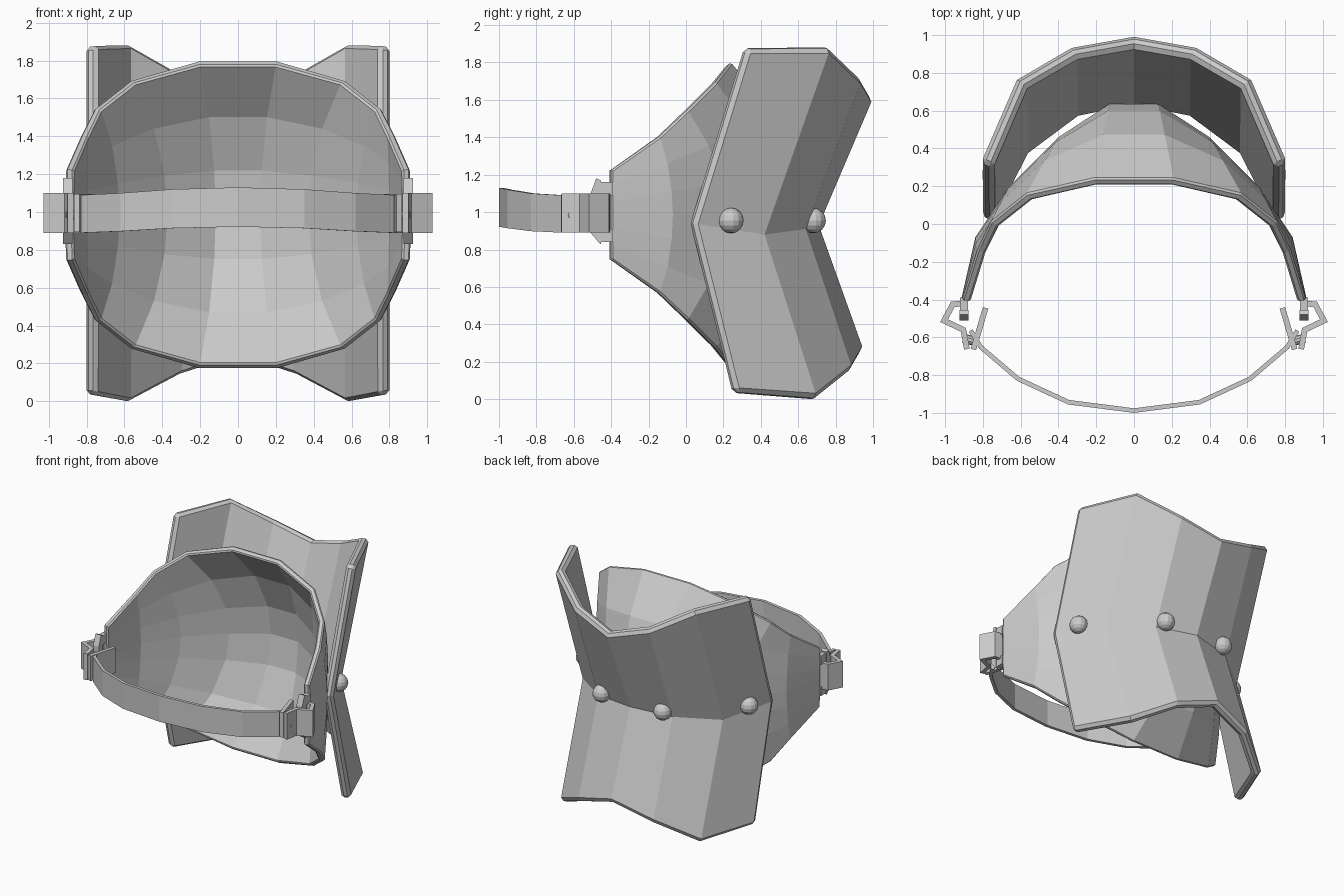
import bpy, bmesh
from mathutils import Vector

if "Cube" in bpy.data.objects:
    bpy.data.objects.remove(bpy.data.objects["Cube"])


def sheet(name, rows, thick, bevel=0.0, mirror=False):
    """Grid of points (rows top to bottom) given thickness behind its face."""
    me = bpy.data.meshes.new(name)
    n = len(rows[0])
    verts = [p for r in rows for p in r]
    faces = [(i * n + j, (i + 1) * n + j, (i + 1) * n + j + 1, i * n + j + 1)
             for i in range(len(rows) - 1) for j in range(n - 1)]
    me.from_pydata(verts, [], faces)
    ob = bpy.data.objects.new(name, me)
    bpy.context.collection.objects.link(ob)
    s = ob.modifiers.new("thickness", 'SOLIDIFY')
    s.thickness, s.offset, s.use_even_offset = thick, -1, True
    if bevel:
        b = ob.modifiers.new("chamfer", 'BEVEL')
        b.width, b.segments, b.limit_method, b.angle_limit = bevel, 1, 'ANGLE', 1.1
    if mirror:
        ob.modifiers.new("mirror", 'MIRROR').use_mirror_merge = False
    return ob


def both(half):
    """Complete a row, running from +x to -x."""
    return half + [(-x, y, z) for x, y, z in reversed(half) if x > 0]


def solid(name, outline, x0, x1):
    """Extrude a (y, z) outline from x0 to x1, mirrored to the other side."""
    n = len(outline)
    verts = [(x0, y, z) for y, z in outline] + [(x1, y, z) for y, z in outline]
    faces = [tuple(range(n))[::-1], tuple(range(n, 2 * n))]
    faces += [(i, (i + 1) % n, n + (i + 1) % n, n + i) for i in range(n)]
    me = bpy.data.meshes.new(name)
    me.from_pydata(verts, [], faces)
    bm = bmesh.new()
    bm.from_mesh(me)
    bmesh.ops.recalc_face_normals(bm, faces=bm.faces)
    bm.to_mesh(me)
    bm.free()
    ob = bpy.data.objects.new(name, me)
    bpy.context.collection.objects.link(ob)
    ob.modifiers.new("mirror", 'MIRROR').use_mirror_merge = False
    return ob


# Bent outer plate
sheet("outer_plate", [both(r) for r in (
    [(.81, .33, 1.87), (.62, .77, 1.87), (.33, .94, 1.71), (0, 1.0, 1.61)],
    [(.81, .045, .94), (.62, .42, .88), (.33, .64, .91), (0, .71, .93)],
    [(.81, .27, .04), (.62, .70, .01), (.33, .89, .16), (0, .95, .26)])],
    .07, .022)

# Inner cup: columns run from the rim to the equator and back
rim = [(.91, -.40, .24), (.83, -.14, .42), (.76, .01, .56), (.57, .16, .71), (.21, .24, .815)]
equator = [(.915, -.40), (.84, -.07), (.66, .20), (.40, .46), (.13, .635)]
rows = []
for t, f in ((1, 0), (.66, .59), (.3, .91), (0, 1), (-.3, .91), (-.66, .59), (-1, 0)):
    rows.append(both([(rx + f * (ex - rx), ry + f * (ey - ry), .985 + t * h)
                      for (rx, ry, h), (ex, ey) in zip(rim, equator)]))
sheet("inner_cup", rows, .045, .01)

# Rivets along the plate crease
for x, y in ((.725, .24), (.27, .68)):
    for s in (1, -1):
        bpy.ops.mesh.primitive_uv_sphere_add(segments=14, ring_count=8, radius=.068,
                                             location=(s * x, y, .955))
        bpy.context.object.name = "rivet"

# Slotted strap tabs on the cup sides
solid("strap_tab_bar", [(-.46, .83), (-.51, .89), (-.51, 1.10), (-.48, 1.18), (-.455, 1.17), (-.455, .83)],
      .875, .925)
for z0, z1 in ((.84, .91), (1.09, 1.16)):
    solid("strap_tab_arm", [(-.39, z0), (-.46, z0), (-.46, z1), (-.39, z1)], .88, .92)

# Front strap
half = [(.875, -.57), (.82, -.66), (.62, -.83), (.35, -.955), (0, -1.0)]
sag = [.0, .0, .01, .03, .04]
top = [(x, y, 1.09 + d) for (x, y), d in zip(half, sag)]
low = [(x, y, .89 + d * .8) for (x, y), d in zip(half, sag)]
sheet("front_strap", [both(top)[::-1], both(low)[::-1]], .024)

# Strap ends folded round the tab bars
fold = [(.87, -.66), (.89, -.55), (.985, -.505), (.95, -.44), (.90, -.435)]
sheet("strap_fold_outer", [[(x, y, z) for x, y in fold] for z in (1.1, .89)][::-1],
      .03, mirror=True)
inner = [(.90, -.66), (.865, -.66), (.80, -.44), (.84, -.435)]
sheet("strap_fold_inner", [[(x, y, z) for x, y in inner[1:3]] for z in (1.095, .895)],
      .03, mirror=True)

# Pins through the folded straps
for s in (1, -1):
    bpy.ops.mesh.primitive_cylinder_add(vertices=10, radius=.025, depth=.08,
                                        location=(s * .865, -.615, .985),
                                        rotation=(0, 1.5708, s * .25))
    bpy.context.object.name = "strap_pin"
